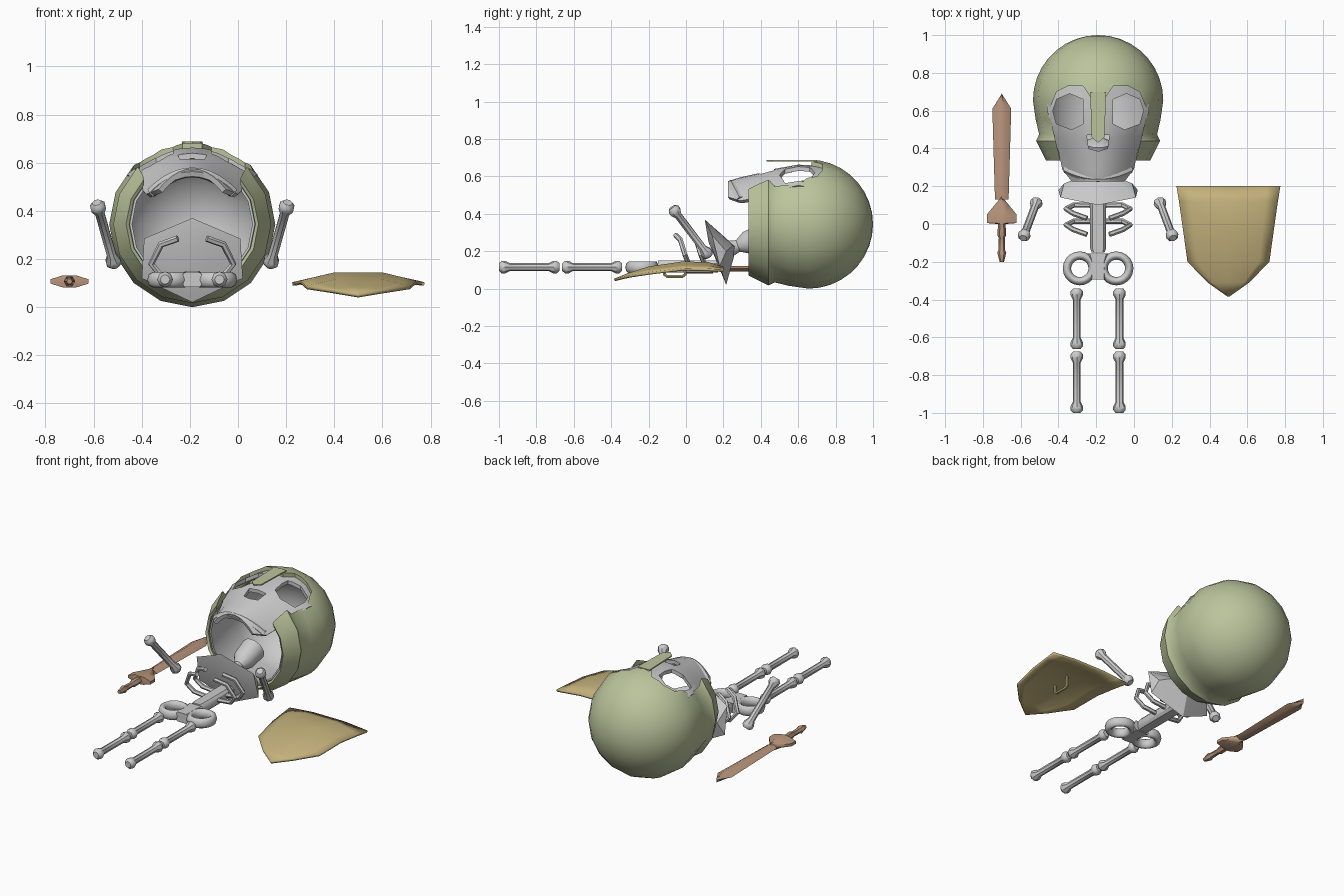
import bpy, bmesh
from math import sin, cos, pi, radians
from mathutils import Vector, Matrix

cube = bpy.data.objects.get("Cube")
if cube:
    bpy.data.objects.remove(cube, do_unlink=True)

CX = -0.19    # centre line of the skeleton
HZ = 0.345    # height of the head axis
HY = 0.655    # middle of the head


def material(name, rgb):
    m = bpy.data.materials.new(name)
    m.use_nodes = True
    m.diffuse_color = (*rgb, 1)
    m.node_tree.nodes["Principled BSDF"].inputs["Base Color"].default_value = (*rgb, 1)
    return m


BONE = material("bone grey", (0.6, 0.6, 0.6))
GREEN = material("helmet green", (0.5, 0.55, 0.33))
TAN = material("shield tan", (0.55, 0.44, 0.2))
BROWN = material("sword brown", (0.48, 0.3, 0.2))


def select(ob):
    bpy.ops.object.select_all(action='DESELECT')
    ob.select_set(True)
    bpy.context.view_layer.objects.active = ob


def smooth(ob, angle=40):
    select(ob)
    bpy.ops.object.shade_smooth_by_angle(angle=radians(angle))


def finish(name, bm, mat=None):
    bmesh.ops.recalc_face_normals(bm, faces=bm.faces)
    me = bpy.data.meshes.new(name)
    bm.to_mesh(me)
    bm.free()
    ob = bpy.data.objects.new(name, me)
    bpy.context.collection.objects.link(ob)
    if mat:
        me.materials.append(mat)
        smooth(ob)
    return ob


def lathe(name, profile, start, direction, segs, mat):
    """Turn (distance, radius) pairs about a line."""
    place = Matrix.Translation(start) @ Vector(direction).to_track_quat('Z', 'Y').to_matrix().to_4x4()
    bm = bmesh.new()
    rings = []
    for d, r in profile:
        n = 1 if r == 0 else segs
        rings.append([bm.verts.new(place @ Vector((r * cos(2 * pi * i / segs), r * sin(2 * pi * i / segs), d)))
                      for i in range(n)])
    for a, b in zip(rings, rings[1:]):
        for i in range(segs):
            j = (i + 1) % segs
            quad = [a[i % len(a)], a[j % len(a)], b[j % len(b)], b[i % len(b)]]
            bm.faces.new(list(dict.fromkeys(quad)))
    return finish(name, bm, mat)


def sym(half):
    """Complete an outline whose right half is given."""
    return half + [(-x, y) for x, y in reversed(half) if x]


def prism(name, outline, layers, mat=None, cx=CX):
    """Stack an outline at (height, width factor) layers."""
    bm = bmesh.new()
    rings = [[bm.verts.new((cx + x * s, y, z)) for x, y in outline] for z, s in layers]
    for a, b in zip(rings, rings[1:]):
        for i in range(len(a)):
            j = (i + 1) % len(a)
            bm.faces.new((a[i], a[j], b[j], b[i]))
    bm.faces.new(rings[0])
    bm.faces.new(rings[-1])
    return finish(name, bm, mat)


def sheet(name, rows, cols, drop, cx, thickness, mat):
    """Curved plate from rows of (y, half width, centre height, edge drop)."""
    bm = bmesh.new()
    grid = [[bm.verts.new((cx + w * u, y, c - d * drop(u))) for u in cols] for y, w, c, d in rows]
    for a, b in zip(grid, grid[1:]):
        for i in range(len(cols) - 1):
            bm.faces.new((a[i], a[i + 1], b[i + 1], b[i]))
    bmesh.ops.recalc_face_normals(bm, faces=bm.faces)
    if sum(f.normal.z for f in bm.faces) < 0:
        bmesh.ops.reverse_faces(bm, faces=bm.faces)
    ob = finish(name, bm, mat)
    mod = ob.modifiers.new("thickness", 'SOLIDIFY')
    mod.thickness = thickness
    mod.offset = -1 if ob.data.polygons[0].normal.z > 0 else 1
    select(ob)
    bpy.ops.object.modifier_apply(modifier=mod.name)
    return ob


def cut(ob, cutter):
    mod = ob.modifiers.new("cut", 'BOOLEAN')
    mod.operation = 'DIFFERENCE'
    mod.solver = 'EXACT'
    mod.object = cutter
    select(ob)
    bpy.ops.object.modifier_apply(modifier=mod.name)


def rod(name, points, radius, mat):
    cu = bpy.data.curves.new(name, 'CURVE')
    cu.dimensions = '3D'
    cu.bevel_depth = radius
    cu.bevel_resolution = 1
    cu.use_fill_caps = True
    sp = cu.splines.new('POLY')
    sp.points.add(len(points) - 1)
    for p, co in zip(sp.points, points):
        p.co = (*co, 1)
    cu.materials.append(mat)
    ob = bpy.data.objects.new(name, cu)
    bpy.context.collection.objects.link(ob)
    select(ob)
    bpy.ops.object.convert(target='MESH')
    smooth(bpy.context.object)


def bone(name, a, b):
    a, b = Vector(a), Vector(b)
    n = (b - a).length
    end = [(0, 0), (0, 0.02), (0.015, 0.033), (0.035, 0.033), (0.058, 0.021)]
    lathe(name, end + [(n - d, r) for d, r in reversed(end)], a, b - a, 8, BONE)


def dome(r, n=9):
    return [(HY + r * sin(i * pi / 2 / n), r * cos(i * pi / 2 / n) if i < n else 0) for i in range(n, -1, -1)]


# helmet and cranium, opened over the face
head_axis = ((CX, 0, HZ), (0, 1, 0))
helmet = lathe("helmet", dome(0.345) + [(0.55, 0.33), (0.475, 0.312), (0.44, 0.328), (0.335, 0.275),
               (0.345, 0.262), (0.45, 0.295)] + dome(0.305)[::-1], *head_axis, 16, GREEN)
cranium = lathe("cranium", dome(0.3) + [(0.45, 0.285), (0.355, 0.26), (0.355, 0.25), (0.45, 0.27)]
                + dome(0.285)[::-1], *head_axis, 16, BONE)
opening = prism("face_opening", sym([(0.2, 0.2), (0.2, 0.34), (0.23, 0.46), (0.26, 0.6), (0.22, 0.7),
                (0.16, 0.73), (0.08, 0.73), (0.04, 0.67)]), [(0.4, 1), (0.9, 1)])
cutters = [opening]
for shell in (helmet, cranium):
    cut(shell, opening)
    smooth(shell)
prism("nose_guard", sym([(0.042, 0.7), (0.034, 0.46), (0, 0.43)]), [(0.68, 1), (0.688, 1)], GREEN)

# face with eye and nose holes
face = sheet("face", [(0.225, 0.14, 0.575, 0.085), (0.29, 0.19, 0.595, 0.125), (0.38, 0.208, 0.615, 0.13),
             (0.46, 0.235, 0.638, 0.12), (0.6, 0.27, 0.663, 0.11), (0.75, 0.27, 0.655, 0.13)],
             [i / 5 for i in range(-5, 6)], lambda u: u * u, CX, 0.022, BONE)
eye = [(0.22, 0.66), (0.15, 0.69), (0.08, 0.66), (0.08, 0.53), (0.14, 0.5), (0.22, 0.53), (0.24, 0.6)]
for side in (-1, 1):
    cutters.append(prism("eye_hole", [(side * x, y) for x, y in eye], [(0.4, 1), (0.9, 1)]))
cutters.append(prism("nose_hole", sym([(0.06, 0.47), (0.05, 0.4), (0, 0.385)]), [(0.4, 1), (0.9, 1)]))
for c in cutters[1:]:
    cut(face, c)
smooth(face)
for c in cutters:
    bpy.data.objects.remove(c, do_unlink=True)
# rounded lip along the upper jaw
rod("upper_jaw", [(CX + 0.17 * u, 0.245 + 0.045 * u * u, 0.56 - 0.085 * u * u)
    for u in [i / 5 for i in range(-5, 6)]], 0.022, BONE)

# neck, chest and spine
lathe("neck", [(0, 0), (0, 0.045), (0.04, 0.034), (0.09, 0.065), (0.2, 0.075), (0.24, 0)],
      (CX, 0.24, 0.215), (0, 1, 0.35), 10, BONE)
bm = bmesh.new()
for x, y, z in [(0, 0.1, 0.37), (0.2, 0.14, 0.285), (0.21, 0.18, 0.12), (0, 0.215, 0.02),
                (0.18, 0.215, 0.2), (0.09, 0.25, 0.23), (0, 0.27, 0.22), (0.09, 0.12, 0.25)]:
    for side in ((-1, 1) if x else (1,)):
        bm.verts.new((CX + side * x, y, z))
hull = bmesh.ops.convex_hull(bm, input=bm.verts)
bmesh.ops.delete(bm, geom=[v for v in hull["geom_interior"] if isinstance(v, bmesh.types.BMVert)], context='VERTS')
smooth(finish("chest", bm, BONE), 25)
prism("spine", sym([(0.042, 0.17), (0.042, -0.13), (0.034, -0.15)]),
      [(0.085, 0.7), (0.1, 1), (0.135, 1), (0.15, 0.7)], BONE)

# pelvis: two flattened rings around a block
for side, word in ((-1, "right"), (1, "left")):
    bpy.ops.mesh.primitive_torus_add(location=(CX + side * 0.097, -0.235, 0.114), major_radius=0.068,
                                     minor_radius=0.022, major_segments=20, minor_segments=8)
    ring = bpy.context.object
    ring.name = word + "_pelvis_ring"
    ring.scale.z = 1.45
    ring.data.materials.append(BONE)
    smooth(ring, 50)
prism("pelvis_middle", sym([(0.055, -0.155), (0.04, -0.2), (0.04, -0.27), (0.04, -0.295)]),
      [(0.084, 0.8), (0.095, 1), (0.133, 1), (0.145, 0.8)], BONE)

# ribs, arms and legs on both sides
rib = [(0.03, 0.1, 0.12), (0.13, 0.1, 0.13), (0.17, 0.08, 0.18), (0.13, 0.055, 0.26), (0.06, 0.03, 0.285)]
for side, word in ((-1, "right"), (1, "left")):
    for n, shift in (("upper", 0), ("lower", 0.085)):
        rod(f"{word}_{n}_rib", [(CX + side * x, y - shift, z) for x, y, z in rib], 0.014, BONE)
    bone(word + "_arm", (CX + side * 0.322, 0.125, 0.17), (CX + side * 0.397, -0.075, 0.435))
    for n, top, foot in (("thigh", -0.342, -0.662), ("shin", -0.676, -1.0)):
        bone(f"{word}_{n}", (CX + side * 0.113, top, 0.115), (CX + side * 0.113, foot, 0.115))

# sword
SX = -0.70
prism("blade", sym([(0, 0.69), (0.05, 0.61), (0.036, 0.13)]), [(0.092, 0.35), (0.107, 1), (0.122, 0.35)], BROWN, SX)
prism("guard", sym([(0, 0.145), (0.03, 0.11), (0.079, 0.05), (0.079, 0.005), (0.02, 0)]),
      [(0.082, 0.35), (0.098, 1), (0.116, 1), (0.132, 0.35)], BROWN, SX)
lathe("grip", [(0, 0), (0, 0.02), (0.06, 0.023), (0.075, 0.016), (0.14, 0.018), (0.15, 0.024),
      (0.2, 0.012), (0.2, 0)], (SX, 0.0, 0.107), (0, -1, 0), 6, BROWN)

# shield with a handle behind it
sheet("shield", [(0.2, 0.275, 0.118, 0.015), (0.12, 0.262, 0.142, 0.035), (-0.02, 0.242, 0.145, 0.035),
      (-0.2, 0.217, 0.118, 0.03), (-0.31, 0.11, 0.083, 0.012), (-0.385, 0.004, 0.053, 0)],
      [-1, -0.75, -0.4, 0, 0.4, 0.75, 1], lambda u: max(0, (abs(u) - 0.4) / 0.6), 0.5, 0.014, TAN)
rod("shield_handle", [(0.5, -0.005, 0.13), (0.5, -0.005, 0.075), (0.5, -0.02, 0.065), (0.5, -0.1, 0.065),
    (0.5, -0.115, 0.075), (0.5, -0.115, 0.12)], 0.009, TAN)
